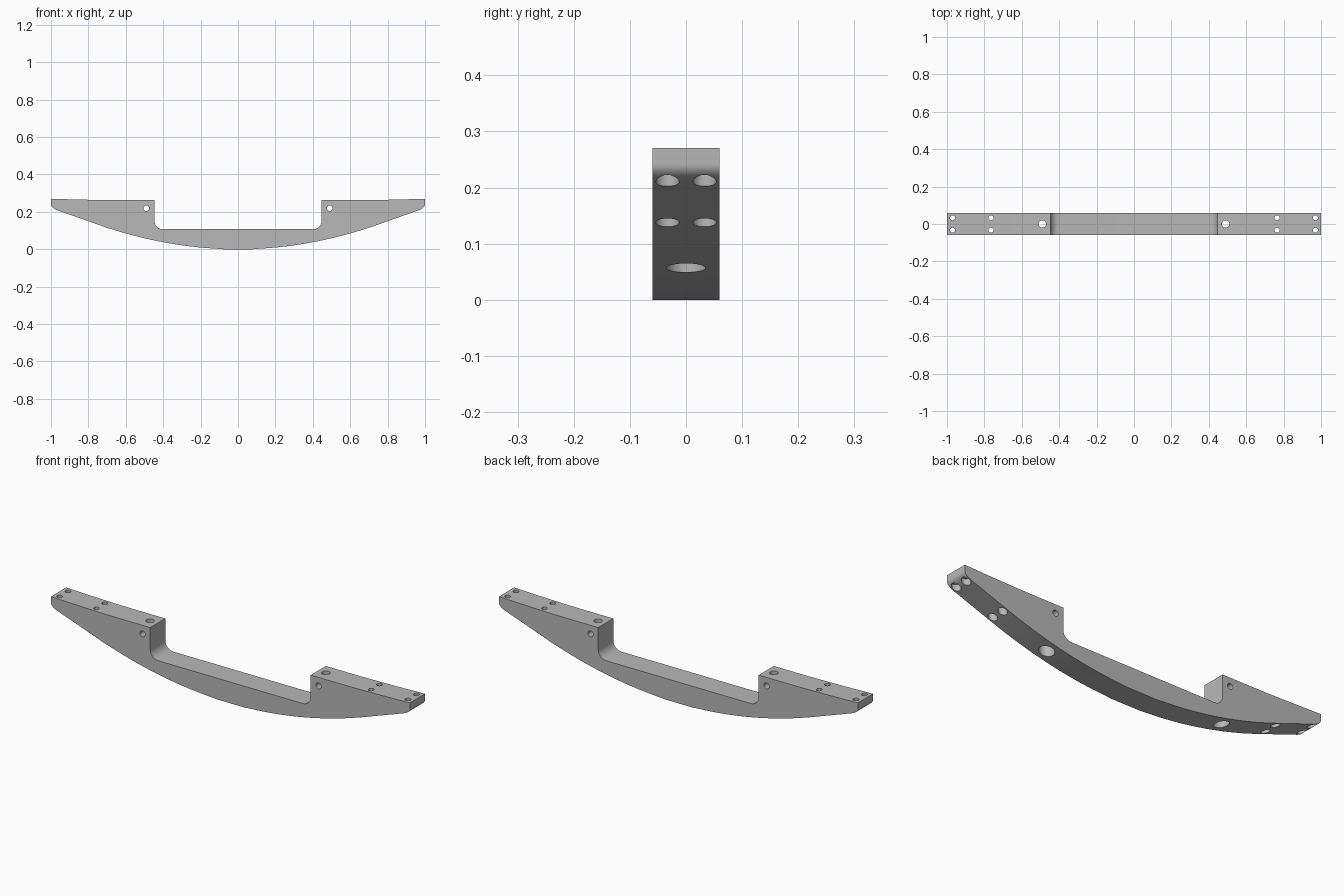
import bpy
import bmesh
import math
from mathutils import Matrix, Vector

if "Cube" in bpy.data.objects:
    bpy.data.objects.remove(bpy.data.objects["Cube"])

HALF_DEPTH = 0.06

metal = bpy.data.materials.new("grey metal")
metal.use_nodes = True
grey = (0.48, 0.48, 0.48, 1)
metal.diffuse_color = grey
metal.node_tree.nodes["Principled BSDF"].inputs["Base Color"].default_value = grey


def make_object(name, bm):
    bmesh.ops.recalc_face_normals(bm, faces=bm.faces)
    mesh = bpy.data.meshes.new(name)
    bm.to_mesh(mesh)
    bm.free()
    mesh.materials.append(metal)
    obj = bpy.data.objects.new(name, mesh)
    bpy.context.collection.objects.link(obj)
    return obj


def bezier(a, b, c, steps):
    a, b, c = Vector(a), Vector(b), Vector(c)
    return [a * (1 - t) ** 2 + b * 2 * t * (1 - t) + c * t * t
            for t in (i / steps for i in range(steps + 1))]


def half_profile():
    # Bowed underside, straightening towards the tip
    pts = [Vector((x, 0.235 * x * x)) for x in (0.08 + 0.034 * i for i in range(21))]
    pts[0].y = 0
    # Rounded tip
    pts += bezier((0.965, 0.208), (1, 0.221), (1, 0.242), 8)
    # Slightly dished top
    pts += bezier((1, 0.27), (0.75, 0.262), (0.6, 0.262), 8)
    pts.append(Vector((0.447, 0.262)))
    # Filleted corner of the central notch
    r, cx, cz = 0.045, 0.402, 0.152
    for i in range(11):
        a = -math.pi / 2 * i / 10
        pts.append(Vector((cx + r * math.cos(a), cz + r * math.sin(a))))
    return pts


# Body: mirrored profile extruded across the depth
right = half_profile()
outline = right + [Vector((-p.x, p.y)) for p in reversed(right)]
bm = bmesh.new()
face = bm.faces.new([bm.verts.new((p.x, -HALF_DEPTH, p.y)) for p in outline])
ext = bmesh.ops.extrude_face_region(bm, geom=[face])
moved = [v for v in ext["geom"] if isinstance(v, bmesh.types.BMVert)]
bmesh.ops.translate(bm, verts=moved, vec=(0, 2 * HALF_DEPTH, 0))
body = make_object("curved_handle", bm)


def add_cylinder(bm, radius, low, high, x, y):
    bmesh.ops.create_cone(bm, cap_ends=True, segments=32, radius1=radius,
                          radius2=radius, depth=high - low,
                          matrix=Matrix.Translation((x, y, (low + high) / 2)))


# Bolt holes: narrow shafts through the top, wide bores from below
shafts, bores, cross = bmesh.new(), bmesh.new(), bmesh.new()
for side in (-1, 1):
    add_cylinder(shafts, 0.02, -0.1, 0.4, side * 0.49, 0)
    add_cylinder(bores, 0.035, -0.1, 0.15, side * 0.49, 0)
    for x in (0.765, 0.97):
        for y in (-0.033, 0.033):
            add_cylinder(shafts, 0.0135, -0.1, 0.4, side * x, y)
            add_cylinder(bores, 0.021, -0.1, 0.235, side * x, y)
    # Cross holes from front to back
    bmesh.ops.create_cone(cross, cap_ends=True, segments=32, radius1=0.015,
                          radius2=0.015, depth=0.3,
                          matrix=Matrix.Translation((side * 0.49, 0, 0.219))
                          @ Matrix.Rotation(math.pi / 2, 4, "X"))

bpy.context.view_layer.objects.active = body
body.select_set(True)
for name, bm in (("bolt_shafts", shafts), ("bolt_bores", bores), ("cross_holes", cross)):
    cutter = make_object(name, bm)
    cutter.hide_render = True
    mod = body.modifiers.new(name, "BOOLEAN")
    mod.operation = "DIFFERENCE"
    mod.solver = "EXACT"
    mod.object = cutter
    bpy.ops.object.modifier_apply(modifier=mod.name)
    bpy.data.objects.remove(cutter)

bpy.ops.object.shade_smooth_by_angle(angle=math.radians(25))
